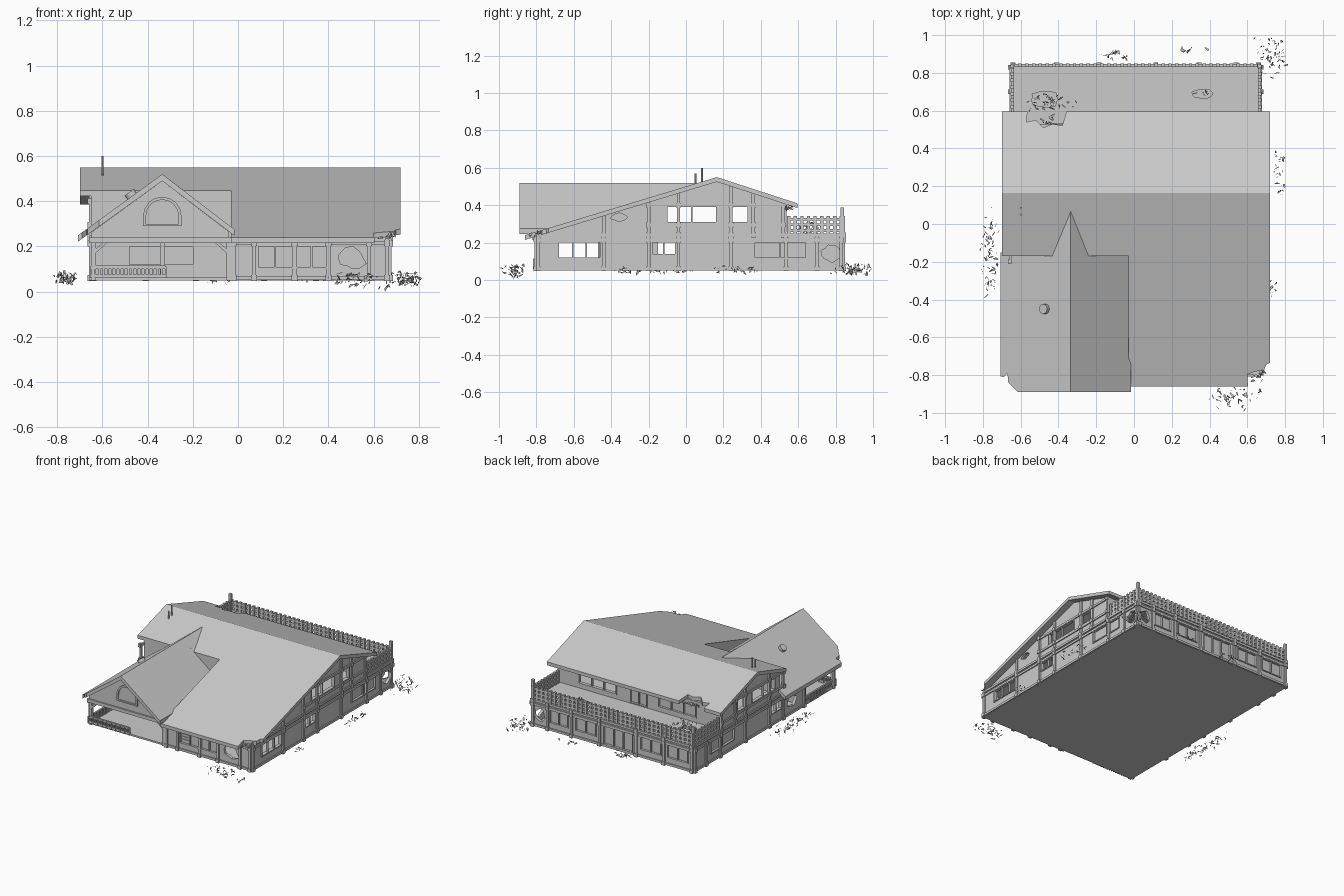
import bpy, bmesh, math, random
from mathutils import Vector

if "Cube" in bpy.data.objects:
    bpy.data.objects.remove(bpy.data.objects["Cube"])
random.seed(4)

# ---------- helpers ----------
def to3(axis, p, u, v):
    return {'x': (p, u, v), 'y': (u, p, v), 'z': (u, v, p)}[axis]

def prism(bm, pts, axis, a, b):
    lo = [bm.verts.new(to3(axis, a, *q)) for q in pts]
    hi = [bm.verts.new(to3(axis, b, *q)) for q in pts]
    bm.faces.new(lo); bm.faces.new(hi[::-1])
    n = len(pts)
    for i in range(n):
        bm.faces.new((lo[i], hi[i], hi[(i + 1) % n], lo[(i + 1) % n]))

def rect(u0, u1, z0, z1):
    return [(u0, z0), (u1, z0), (u1, z1), (u0, z1)]

def box(bm, x0, x1, y0, y1, z0, z1):
    prism(bm, rect(x0, x1, y0, y1), 'z', z0, z1)

def jag(cu, cz, ru, rz, n=13):
    out = []
    for i in range(n):
        r, t = random.uniform(0.7, 1.1), 2 * math.pi * i / n
        out.append((cu + ru * r * math.cos(t), cz + rz * r * math.sin(t)))
    return out

def finish(name, bm):
    bmesh.ops.recalc_face_normals(bm, faces=bm.faces[:])
    me = bpy.data.meshes.new(name)
    bm.to_mesh(me); bm.free()
    ob = bpy.data.objects.new(name, me)
    bpy.context.collection.objects.link(ob)
    return ob

def slab(name, outline, axis, a, b, holes=(), hole_axis=None, ha=None, hb=None):
    """Extruded outline with polygon holes cut through it."""
    bm = bmesh.new(); prism(bm, outline, axis, a, b)
    ob = finish(name, bm)
    if holes:
        cb = bmesh.new()
        for h in holes:
            prism(cb, h, hole_axis or axis, a - .05 if ha is None else ha, b + .05 if hb is None else hb)
        cut = finish("cutter", cb)
        cut.hide_render = True
        m = ob.modifiers.new("cut", 'BOOLEAN'); m.operation = 'DIFFERENCE'; m.object = cut; m.solver = 'EXACT'
        dg = bpy.context.evaluated_depsgraph_get()
        me = bpy.data.meshes.new_from_object(ob.evaluated_get(dg))
        ob.modifiers.clear(); ob.data = me
        bpy.data.objects.remove(cut)
    return ob

def trim_windows(name, axis, face, out, wins):
    """Frames, bars and panes; out is +1/-1 for the outer side."""
    bm = bmesh.new()
    f0, f1 = face - .02 * out, face + .006 * out
    for u0, u1, z0, z1, bars, glass in wins:
        w = .007
        for r in (rect(u0 - w, u1 + w, z1, z1 + w), rect(u0 - w, u1 + w, z0 - w, z0),
                  rect(u0 - w, u0, z0, z1), rect(u1, u1 + w, z0, z1)):
            prism(bm, r, axis, f0, f1)
        for i in range(bars):
            c = u0 + (u1 - u0) * (i + 1) / (bars + 1)
            prism(bm, rect(c - .004, c + .004, z0, z1), axis, f0 + .005 * out, f1 - .004 * out)
        if glass:
            prism(bm, rect(u0, u1, z0, z1), axis, face - .014 * out, face - .010 * out)
    return finish(name, bm)

def timbers(name, axis, face, out, posts, beams):
    """Posts (u, z0, z1) and beams (u0, u1, z) with square log-end knobs."""
    bm = bmesh.new()
    for u, z0, z1 in posts:
        prism(bm, rect(u - .009, u + .009, z0, z1), axis, face - .005 * out, face + .010 * out)
        for b0, b1, z in beams:
            if b0 - .01 <= u <= b1 + .01 and z0 - .01 <= z <= z1:
                prism(bm, rect(u - .013, u + .013, z - .013, z + .013), axis, face, face + .016 * out)
    for u0, u1, z in beams:
        prism(bm, rect(u0, u1, z - .008, z + .008), axis, face - .005 * out, face + .008 * out)
    return finish(name, bm)

def roof_z(y):
    return .55 - .3024 * (.165 - y) if y < .165 else .55 - .3256 * (y - .165)

# ---------- floors ----------
bm = bmesh.new()
box(bm, -.65, .67, -.80, .84, .05, .062)
finish("ground_floor", bm)
slab("upper_floor_and_deck", rect(-.65, .67, -.15, .845), 'z', .232, .25,
     [jag(.37, .69, .06, .03), jag(-.47, .66, .09, .04)])

# ---------- side walls ----------
U = .025
side_wins = [(-.68, -.46, .12, .20, 2, 0), (-.18, -.06, .14, .20, 1, 0), (.37, .64, .12, .20, 1, 1),
             (-.10, .16, .31, .39, 1, 0), (.24, .33, .31, .39, 0, 0)]
top = [(.84, .236), (.53, .236), (.53, roof_z(.53) - U), (.165, .55 - U)]
slab("right_wall", [(-.80, .05), (.84, .05)] + top + [(-.80, roof_z(-.80) - U)], 'x', .65, .67,
     [rect(*w[:4]) for w in side_wins] + [jag(.775, .145, .05, .05), jag(-.36, .335, .045, .025)])
trim_windows("right_windows", 'x', .67, 1, side_wins)
left_wins = side_wins[1:]
slab("left_wall", [(-.45, .05), (.84, .05)] + top + [(-.17, roof_z(-.17) - U), (-.17, .24), (-.45, .24)],
     'x', -.65, -.63, [rect(*w[:4]) for w in left_wins] + [jag(-.31, .145, .06, .045)])
trim_windows("left_windows", 'x', -.65, -1, left_wins)
for nm, f, o in (("right_timbers", .67, 1), ("left_timbers", -.65, -1)):
    low = [(y, .05, .236) for y in (-.79, -.44, -.20, -.04, .24, .535, .70, .83)]
    high = [(y, .236, roof_z(y) - U) for y in (-.20, -.04, .24, .36, .52)]
    if o > 0:
        high.append((-.44, .236, roof_z(-.44) - U))
    timbers(nm, 'x', f, o, low + high, [(-.80 if o > 0 else -.45, .84, .06), (-.80, .84, .24), (-.80, .84, .213),
                                       (-.2, .52, .295), (-.2, .52, .40)])

# ---------- front walls ----------
fw = [(.09, .24, .11, .20, 1, 1), (.26, .39, .11, .20, 1, 1)]
slab("front_wall", rect(-.03, .67, .05, .24), 'y', -.80, -.78,
     [rect(*w[:4]) for w in fw] + [jag(.50, .15, .07, .05)])
trim_windows("front_windows", 'y', -.80, -1, fw)
timbers("front_timbers", 'y', -.80, -1, [(x, .05, .236) for x in (-.02, .07, .25, .40, .58, .66)],
        [(-.03, .67, .06), (-.03, .67, .215)])
bm = bmesh.new()
for z in (.13, .15, .17):
    box(bm, .09, .17, -.795, -.77, z, z + .006)
finish("front_shelf_slats", bm)
pw = [(-.48, -.20, .12, .20, 1, 1)]
slab("porch_back_wall", rect(-.65, -.03, .05, .24), 'y', -.45, -.43, [rect(*w[:4]) for w in pw])
trim_windows("porch_window", 'y', -.45, -1, pw)
inner = [(-.68, -.46, .12, .20, 2, 0)]
slab("porch_side_wall", [(-.80, .05), (-.15, .05), (-.15, roof_z(-.15) - U), (-.80, roof_z(-.80) - U)],
     'x', -.03, -.01, [rect(*inner[0][:4])])
trim_windows("porch_side_window", 'x', -.03, -1, inner)
slab("upper_front_wall", rect(-.65, -.03, .24, .43), 'y', -.17, -.15)

# ---------- back walls ----------
bw = [(-.60, -.44, .11, .20, 1, 1), (-.38, -.22, .11, .20, 1, 1), (-.15, .08, .07, .20, 2, 1),
      (.15, .31, .11, .20, 1, 1), (.38, .52, .11, .20, 1, 1)]
slab("back_wall", rect(-.65, .67, .05, .236), 'y', .82, .84,
     [rect(*w[:4]) for w in bw] + [jag(.61, .14, .045, .05)])
trim_windows("back_windows", 'y', .84, 1, bw)
timbers("back_timbers", 'y', .84, 1, [(x, .05, .25) for x in (-.64, -.41, -.185, .115, .345, .54, .66)],
        [(-.65, .67, .06), (-.65, .67, .24), (-.65, .67, .213)])
uw = [(-.45, -.15, .29, .37, 2, 1), (-.05, .08, .26, .37, 1, 1), (.2, .5, .29, .37, 2, 0)]
slab("upper_back_wall", rect(-.65, .67, .24, roof_z(.53) - U), 'y', .51, .53, [rect(*w[:4]) for w in uw])
trim_windows("upper_back_windows", 'y', .53, 1, uw)

# ---------- main roof ----------
def chevron(y0):
    return [(y0, roof_z(y0)), (.165, .55), (.595, .41), (.595, .385), (.165, .525), (y0, roof_z(y0) - U)]
slab("main_roof_right", chevron(-.86), 'x', -.03, .72,
     [[(.75, -.72), (.70, -.745), (.69, -.77), (.65, -.78), (.60, -.795), (.605, -.90), (.75, -.90)]], 'z', .1, .6)
slab("main_roof_left", chevron(-.17), 'x', -.70, -.03,
     [[(-.56, .62), (-.57, .54), (-.52, .55), (-.48, .51), (-.43, .53), (-.38, .52), (-.35, .62)]], 'z', .3, .5)

# ---------- porch gable ----------
slab("gable_roof", [(-.707, .25), (-.335, .52), (-.015, .275), (-.015, .247), (-.335, .490), (-.707, .222)],
     'y', -.89, -.15, [[(-.74, -.80), (-.69, -.81), (-.67, -.79), (-.665, -.84), (-.61, -.895), (-.74, -.95)]], 'z', .1, .6)
bm = bmesh.new()
for p in ((-.335, .07, .52), (-.455, -.17, .433), (-.22, -.17, .433), (-.335, -.17, .52)):
    bm.verts.new(p)
bmesh.ops.convex_hull(bm, input=bm.verts[:])
finish("gable_valley", bm)
slab("gable_wall", [(-.65, .235), (-.04, .235), (-.04, .265), (-.335, .49), (-.65, .262)], 'y', -.81, -.79)
arch = lambda r, z0: [(-.335 + r, z0)] + [(-.335 + r * math.cos(t * math.pi / 8), .335 + r * math.sin(t * math.pi / 8))
                                          for t in range(9)] + [(-.335 - r, z0)]
slab("gable_arch_panel", arch(.085, .29), 'y', -.82, -.80, [arch(.072, .30)])
bm = bmesh.new()
box(bm, -.66, -.02, -.82, -.79, .215, .24)                     # front beam
box(bm, -.66, -.635, -.80, -.44, .215, .24)                    # side beam
for x, y in ((-.64, -.80), (-.04, -.80), (-.64, -.46), (-.335, -.455)):
    box(bm, x - .011, x + .011, y - .011, y + .011, .05, .23)
for x, s in ((-.63, 1), (-.05, -1)):                           # braces
    prism(bm, [(x, .17), (x + .05 * s, .215), (x + .03 * s, .215), (x, .19)], 'y', -.808, -.792)
finish("porch_frame", bm)

# ---------- railings ----------
def railing(name, axis, p, u0, u1, z0, z1, rails, step, wide):
    bm = bmesh.new()
    for z in rails:
        prism(bm, rect(u0, u1, z - .007, z + .007), axis, p - .006, p + .006)
    n = round((u1 - u0) / step)
    for i in range(n + 1):
        u = u0 + (u1 - u0) * i / n
        prism(bm, rect(u - wide, u + wide, z0, z1), axis, p - .009, p + .009)
    finish(name, bm)
railing("back_railing", 'y', .84, -.64, .66, .25, .343, (.265, .295, .325), .036, .009)
railing("left_railing", 'x', -.645, .55, .83, .25, .343, (.265, .295, .325), .036, .009)
railing("right_railing", 'x', .665, .55, .83, .25, .343, (.265, .295, .325), .036, .009)
railing("porch_railing", 'y', -.81, -.65, -.32, .06, .112, (.07, .108), .018, .004)
railing("porch_side_railing", 'x', -.645, -.80, -.46, .06, .112, (.07, .108), .018, .004)
bm = bmesh.new()
for x in (-.645, .665):
    box(bm, x - .01, x + .01, .825, .845, .23, .387)
finish("railing_corner_posts", bm)

# ---------- roof pipes and vent ----------
def pipe(name, r, x, y, z0, z1, n=8):
    bpy.ops.mesh.primitive_cylinder_add(vertices=n, radius=r, depth=z1 - z0, location=(x, y, (z0 + z1) / 2))
    bpy.context.object.name = name
    return bpy.context.object
pipe("tall_pipe", .005, -.60, .085, .50, .60)
pipe("short_pipe", .005, -.60, .05, .49, .57)
pipe("roof_vent", .026, -.475, -.45, .42, .442, 14).rotation_euler[1] = -.63

# ---------- rubble ----------
def rubble(name, n, x, y, z, size):
    """Random flat shards scattered in the given x, y, z ranges."""
    out = bmesh.new()
    for _ in range(n):
        c = Vector((random.triangular(*x), random.triangular(*y), random.uniform(*z)))
        s = random.uniform(.5, 1) * size
        a, b, d = [Vector([random.gauss(0, 1) for _ in range(3)]).normalized() for _ in range(3)]
        vs = []
        for _ in range(7):
            p = c + s * (a * random.uniform(-1, 1) + b * random.uniform(-.6, .6) + d * random.uniform(-.25, .25))
            p.y = max(-1, min(1, p.y)); p.z = max(0, p.z)
            vs.append(out.verts.new(p))
        res = bmesh.ops.convex_hull(out, input=vs)
        junk = [v for v in set(res["geom_interior"] + res["geom_unused"]) if isinstance(v, bmesh.types.BMVert)]
        bmesh.ops.delete(out, geom=junk, context='VERTS')
    finish(name, out)
rubble("rubble_back_right", 70, (.63, .82), (.77, 1.0), (.03, .085), .017)
rubble("rubble_right_back", 26, (.73, .80), (.12, .44), (.04, .075), .017)
rubble("rubble_right_front", 14, (.70, .76), (-.42, -.26), (.04, .07), .014)
rubble("rubble_front", 42, (.39, .66), (-.99, -.86), (.02, .085), .02)
rubble("rubble_left", 70, (-.82, -.71), (-.41, .12), (.04, .085), .018)
rubble("rubble_back", 18, (-.22, 0), (.86, .93), (.04, .075), .022)
rubble("rubble_back_middle", 6, (.18, .40), (.90, .94), (.045, .06), .02)
rubble("rubble_deck", 45, (-.60, -.30), (.58, .71), (.25, .31), .018)
rubble("rubble_roof_edge", 8, (-.57, -.36), (.51, .59), (.38, .41), .03)
rubble("rubble_deck_crater", 6, (.31, .44), (.66, .72), (.25, .27), .025)
rubble("rubble_front_roof_corner", 8, (.60, .70), (-.84, -.76), (.235, .26), .025)
rubble("lowest_shards", 4, (.64, .68), (-.93, -.87), (.008, .03), .025)
